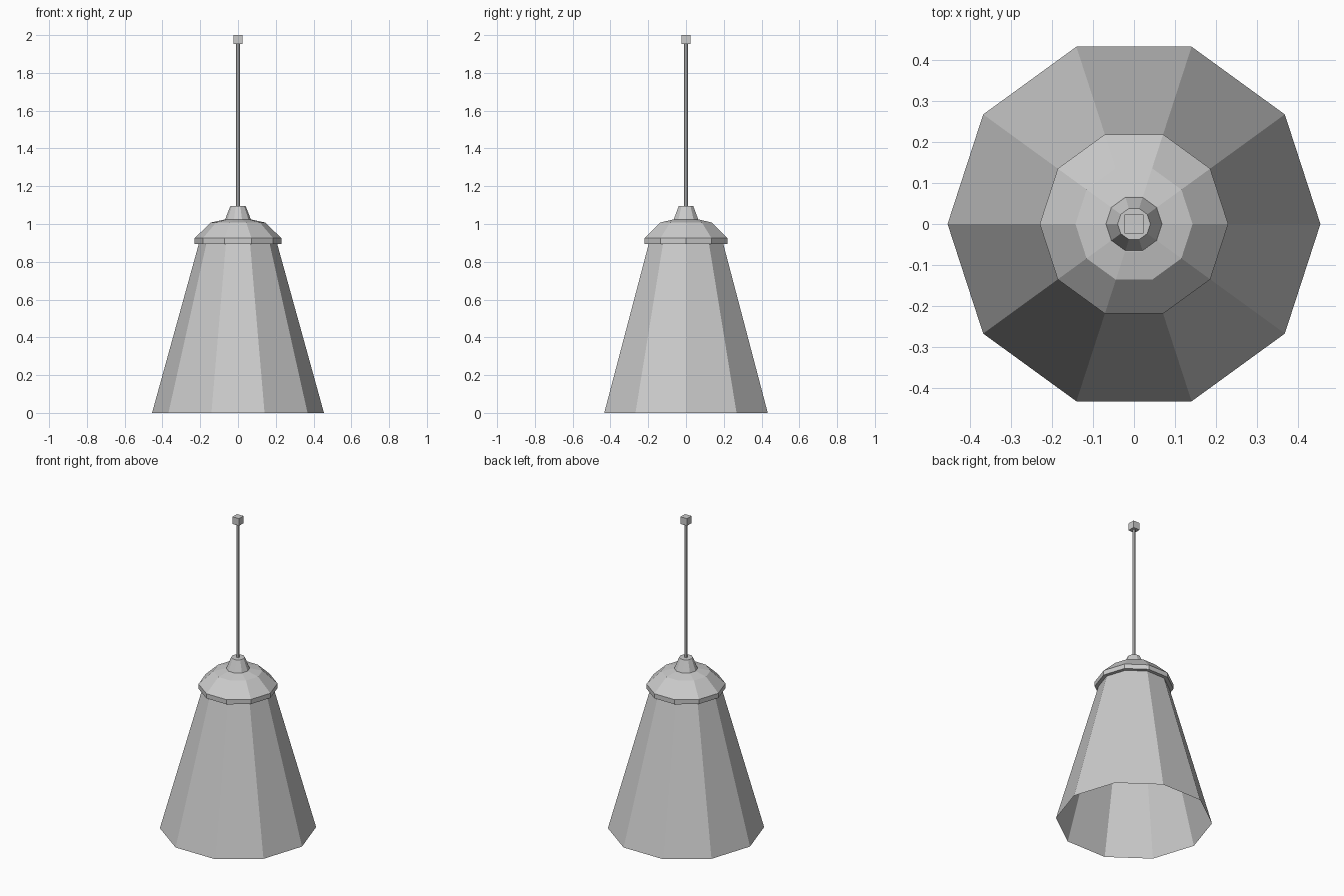
import bpy
import math

cube = bpy.data.objects.get("Cube")
if cube:
    bpy.data.objects.remove(cube, do_unlink=True)

grey = bpy.data.materials.new("light grey metal")
grey.use_nodes = True
colour = (0.6, 0.6, 0.6, 1)
grey.diffuse_color = colour
grey.node_tree.nodes["Principled BSDF"].inputs["Base Color"].default_value = colour


def lathe(name, profile, sides, close_bottom=True, close_top=True):
    """Flat-faced turned part from (radius, height) rings, bottom to top."""
    verts = [(r * math.cos(math.tau * i / sides), r * math.sin(math.tau * i / sides), z)
             for r, z in profile for i in range(sides)]
    faces = []
    for ring in range(len(profile) - 1):
        a = ring * sides
        for i in range(sides):
            j = (i + 1) % sides
            faces.append((a + i, a + j, a + sides + j, a + sides + i))
    if close_bottom:
        faces.append(tuple(reversed(range(sides))))
    if close_top:
        faces.append(tuple(range(len(verts) - sides, len(verts))))
    mesh = bpy.data.meshes.new(name)
    mesh.from_pydata(verts, [], faces)
    mesh.materials.append(grey)
    obj = bpy.data.objects.new(name, mesh)
    bpy.context.collection.objects.link(obj)
    return obj


# Open flared shade
lathe("shade", [(0.455, 0), (0.206, 0.9)], 10, False, False)

# Domed cap with its rim
lathe("cap", [(0.23, 0.895), (0.23, 0.925), (0.143, 1.008), (0.07, 1.024)], 10)

# Tapered collar holding the rod
lathe("collar", [(0.07, 1.02), (0.04, 1.096)], 10)

# Hanging rod
lathe("rod", [(0.01, 1.09), (0.01, 1.96)], 8)

# Ceiling block
bpy.ops.mesh.primitive_cube_add(size=0.046, location=(0, 0, 1.977))
block = bpy.context.object
block.name = "ceiling_block"
block.data.materials.append(grey)
